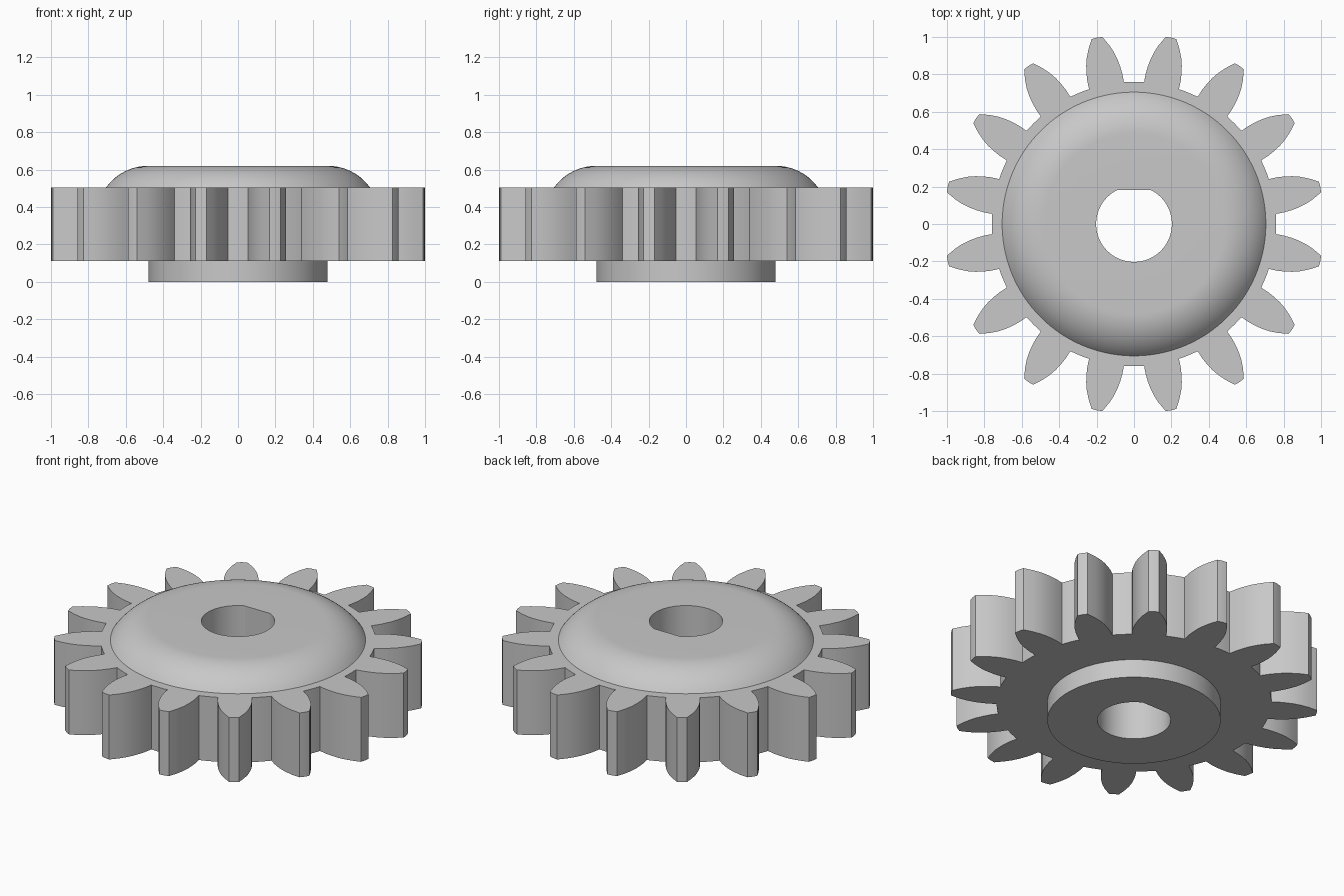
import bpy, bmesh, math

if "Cube" in bpy.data.objects:
    bpy.data.objects.remove(bpy.data.objects["Cube"], do_unlink=True)

TEETH = 16
PITCH = 2 * math.pi / TEETH
ROOT_R, TIP_R, TIP_W = 0.76, 1.0142, 0.029
HUB_R, BORE_R, BORE_FLAT = 0.479, 0.2025, 0.183
DOME_R, CROWN_R = 0.705, 0.48
Z_HUB, Z_LOW, Z_HIGH, Z_TOP = 0.0, 0.112, 0.505, 0.62

# Half of a tooth: (distance along the tooth, half width)
FLANK = [(0.754, 0.095), (0.8, 0.0955), (0.84, 0.092), (0.88, 0.0855),
         (0.92, 0.0745), (0.965, 0.056), (TIP_R - 0.0004, TIP_W)]


def tooth_points():
    """One tooth and the gap after it, as (angle, radius) about its centre."""
    right = [(math.atan2(w, u), math.hypot(u, w)) for u, w in FLANK]
    pts = [(-a, r) for a, r in right] + [(0, TIP_R + 0.002)]
    pts += list(reversed(right))
    start = right[0][0]
    gap = PITCH - 2 * start
    pts += [(start + gap * i / 6, ROOT_R) for i in range(1, 6)]
    return pts


outline = [(PITCH * (k + 0.5) + a, r) for k in range(TEETH) for a, r in tooth_points()]


def circle(radius):
    return [(a, radius) for a, _ in outline]


def bore():
    """Round shaft hole with one flat side."""
    return [(a, min(BORE_R, BORE_FLAT / math.sin(a)) if math.sin(a) > 0.5 else BORE_R)
            for a, _ in outline]


# Section loops, running round the whole solid and back to the bore
loops = [(bore(), Z_HUB), (circle(HUB_R), Z_HUB),          # hub underside
         (circle(HUB_R), Z_LOW),                           # hub wall
         (outline, Z_LOW), (outline, Z_HIGH)]              # toothed rim
dx, dz = DOME_R - CROWN_R, Z_TOP - Z_HIGH
arc_r = (dx * dx + dz * dz) / (2 * dz)
sweep = math.asin(dx / arc_r)
STEPS = 14
for i in range(STEPS + 1):                                 # rounded shoulder
    t = sweep * (1 - i / STEPS)
    loops.append((circle(CROWN_R + arc_r * math.sin(t)),
                  Z_TOP - arc_r * (1 - math.cos(t))))
loops.append((bore(), Z_TOP))                              # flat crown

# Skin the loops into one closed solid
bm = bmesh.new()
rings = [[bm.verts.new((r * math.cos(a), r * math.sin(a), z)) for a, r in pts]
         for pts, z in loops]
count = len(outline)
for i, ring in enumerate(rings):
    nxt = rings[(i + 1) % len(rings)]
    for j in range(count):
        k = (j + 1) % count
        bm.faces.new((ring[j], ring[k], nxt[k], nxt[j]))
bmesh.ops.recalc_face_normals(bm, faces=bm.faces)
mesh = bpy.data.meshes.new("pinion_gear")
bm.to_mesh(mesh)
bm.free()
gear = bpy.data.objects.new("pinion_gear", mesh)
bpy.context.collection.objects.link(gear)

# Plain grey
grey = bpy.data.materials.new("light_grey")
grey.use_nodes = True
colour = (0.58, 0.58, 0.58, 1)
grey.diffuse_color = colour
grey.node_tree.nodes["Principled BSDF"].inputs["Base Color"].default_value = colour
mesh.materials.append(grey)

bpy.ops.object.select_all(action="DESELECT")
gear.select_set(True)
bpy.context.view_layer.objects.active = gear
bpy.ops.object.shade_smooth_by_angle(angle=math.radians(25))
